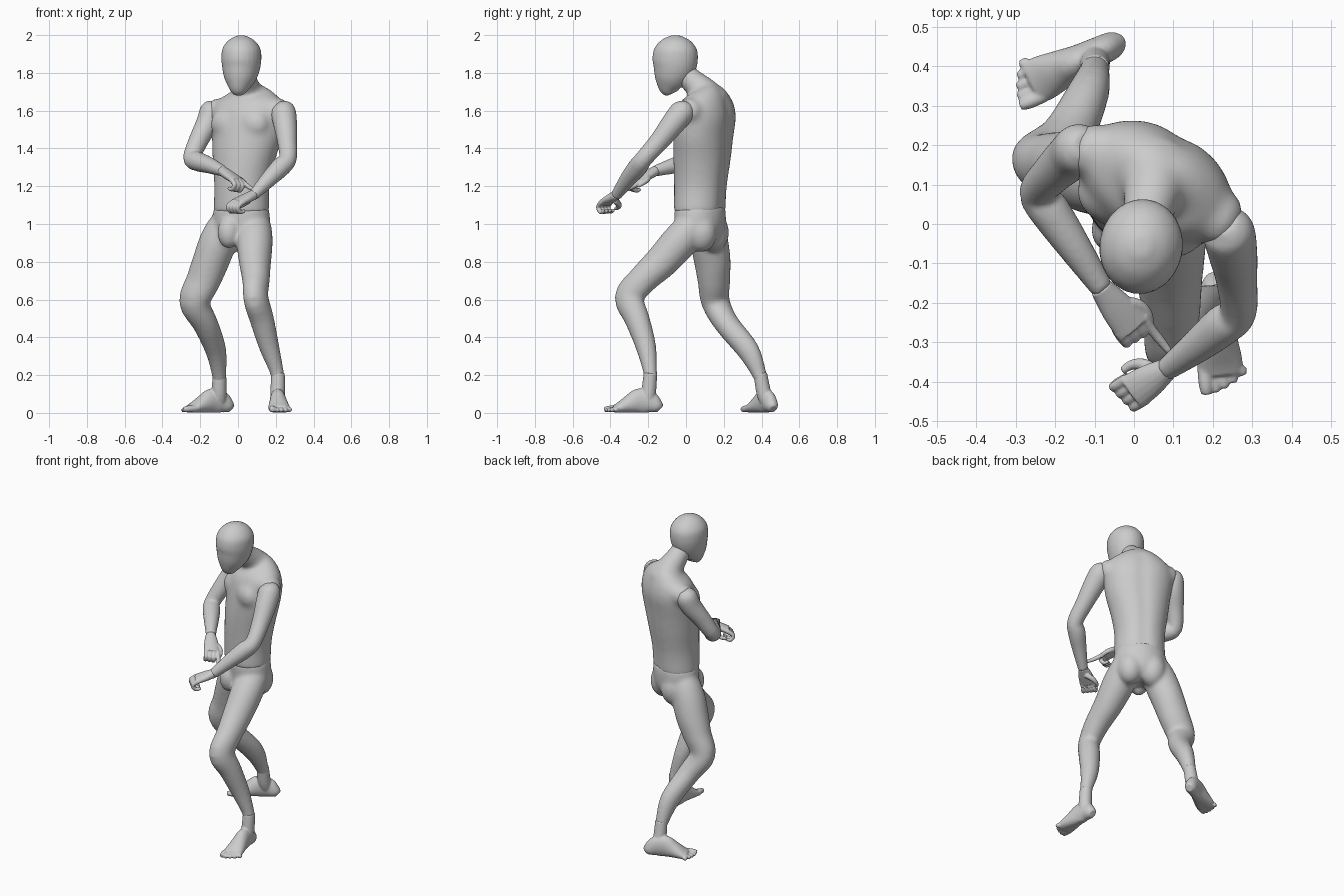
import bpy, bmesh, math
from mathutils import Vector as V, Matrix

TW = math.radians(-28)                       # twist of the body about z
SIDE = V((math.cos(TW), math.sin(TW), 0))
BACK = V((-math.sin(TW), math.cos(TW), 0))


def spline(p, k=4):
    """Catmull-Rom through rows of numbers."""
    out = []
    for i in range(len(p) - 1):
        a, b, c, d = p[max(i - 1, 0)], p[i], p[i + 1], p[min(i + 2, len(p) - 1)]
        for j in range(k):
            t = j / k
            out.append([0.5 * (2 * q + (r - o) * t + (2 * o - 5 * q + 4 * r - s) * t * t
                               + (3 * q - o - 3 * r + s) * t ** 3)
                        for o, q, r, s in zip(a, b, c, d)])
    return out + [list(p[-1])]


def tube(bm, pts, side=SIDE, n=24, groove=0):
    """Loft of ellipses; each point is x, y, z, half width[, half depth]."""
    rows = spline([tuple(p) if len(p) == 5 else tuple(p) + (p[3],) for p in pts])
    cen = [V(r[:3]) for r in rows]
    prev = None
    for i, r in enumerate(rows):
        t = (cen[min(i + 1, len(cen) - 1)] - cen[max(i - 1, 0)]).normalized()
        s = (V(side) - t * V(side).dot(t)).normalized()
        u = t.cross(s)
        ring = []
        for j in range(n):
            f = 2 * math.pi * j / n
            m = 1 - groove * math.exp(-((f - math.pi / 2) / 0.22) ** 2)
            ring.append(bm.verts.new(cen[i] + s * (r[3] * math.cos(f)) + u * (r[4] * m * math.sin(f))))
        if prev:
            for j in range(n):
                bm.faces.new((prev[j], prev[(j + 1) % n], ring[(j + 1) % n], ring[j]))
        else:
            bm.faces.new(ring[::-1])
        prev = ring
    bm.faces.new(prev)


def ball(bm, c, r, ang=TW):
    m = Matrix.Translation(c) @ Matrix.Rotation(ang, 4, 'Z') @ Matrix.Diagonal((*r, 1))
    bmesh.ops.create_uvsphere(bm, u_segments=24, v_segments=14, radius=1, matrix=m)


def finish(name, bm, voxel=0.008, smooth=5):
    """Fuse the overlapping volumes of one part into a smooth skin."""
    bmesh.ops.recalc_face_normals(bm, faces=bm.faces)
    me = bpy.data.meshes.new(name)
    bm.to_mesh(me)
    bm.free()
    me.shade_smooth()
    ob = bpy.data.objects.new(name, me)
    bpy.context.collection.objects.link(ob)
    m = ob.modifiers.new("fuse", 'REMESH')
    m.mode, m.voxel_size, m.use_smooth_shade = 'VOXEL', voxel, True
    m = ob.modifiers.new("soften", 'SMOOTH')
    m.factor, m.iterations = 0.5, smooth
    return ob


# Head
bm = bmesh.new()
tube(bm, [(.004, -.07, 1.692, .03, .035), (.005, -.08, 1.72, .056, .065), (.01, -.075, 1.77, .085, .093),
          (.016, -.062, 1.83, .101, .115), (.018, -.057, 1.88, .106, .121), (.018, -.056, 1.93, .1, .112),
          (.018, -.056, 1.973, .068, .076), (.018, -.056, 1.998, .022, .025)], side=(1, -.15, 0))
finish("head", bm)

# Torso with neck, chest and shoulders
bm = bmesh.new()
tube(bm, [(.018, .072, 1.055, .154, .133), (.02, .076, 1.2, .15, .138), (.03, .085, 1.35, .173, .147),
          (.047, .093, 1.48, .2, .147), (.056, .106, 1.58, .208, .143), (.06, .112, 1.645, .19, .122),
          (.058, .11, 1.69, .135, .095), (.052, .1, 1.72, .07, .06)], groove=.09)
tube(bm, [(.055, .15, 1.63, .095), (.049, .095, 1.70, .08), (.036, .03, 1.76, .065), (.022, -.025, 1.815, .06)])
for s in (-1, 1):
    c = V((.05, .097, 0))
    ball(bm, c + SIDE * .08 * s - BACK * .09 + V((0, 0, 1.53)), (.09, .058, .08))
ball(bm, (.222, .012, 1.6), (.05, .072, .066))
ball(bm, (-.112, .19, 1.6), (.05, .07, .066))
finish("torso", bm, .01, 35)

# Pelvis and legs
bm = bmesh.new()
tube(bm, [(.018, .072, 1.09, .15, .13), (.018, .075, 1.02, .158, .131), (.018, .075, .95, .15, .118),
          (.015, .07, .89, .08, .07)])
for s in (-1, 1):
    ball(bm, V((.018, .075, .955)) + SIDE * .068 * s + BACK * .042, (.08, .085, .105))
ball(bm, (-.05, -.018, .955), (.06, .058, .085))
tube(bm, [(.085, .06, 1.03, .07), (.088, .03, .98, .09), (.088, -.04, .9, .096), (.09, -.13, .8, .085, .09),
          (.095, -.235, .7, .072, .079), (.094, -.302, .61, .063, .08), (.125, -.26, .5, .064, .068),
          (.165, -.212, .35, .054, .055), (.205, -.19, .22, .038), (.212, -.188, .175, .038)])
tube(bm, [(-.06, .11, 1.03, .075), (-.075, .115, .98, .092), (-.108, .125, .9, .1), (-.145, .14, .8, .097),
          (-.184, .148, .7, .093, .084), (-.23, .157, .585, .085, .073), (-.172, .217, .47, .069, .065),
          (-.117, .33, .33, .054, .061), (-.1, .39, .2, .039), (-.097, .4, .165, .039)])
finish("pelvis_and_legs", bm, .008, 28)

# Arms
arms = {
    "left_arm": [(.225, .005, 1.635, .035), (.238, -.015, 1.6, .065), (.25, -.07, 1.53, .063),
                 (.26, -.14, 1.44, .053), (.264, -.224, 1.345, .047), (.225, -.257, 1.3, .052),
                 (.16, -.31, 1.235, .043), (.08, -.37, 1.15, .029)],
    "right_arm": [(-.12, .2, 1.64, .035), (-.135, .193, 1.605, .063), (-.16, .172, 1.535, .062),
                  (-.205, .13, 1.45, .053), (-.245, .08, 1.352, .047), (-.215, .035, 1.332, .052),
                  (-.15, -.06, 1.31, .043), (-.08, -.165, 1.28, .029)]}
for name, path in arms.items():
    bm = bmesh.new()
    tube(bm, path, side=(.3, .8, .2))
    finish(name, bm)


def hand(name, wrist, knuckle, side, thumb, straight):
    """Palm, four curled fingers (the first may point) and a thumb; side points to the thumb."""
    bm = bmesh.new()
    w, k = V(wrist), V(knuckle)
    d = (k - w).normalized()
    s = (V(side) - d * V(side).dot(d)).normalized()
    down = s.cross(d)
    if down.z > 0:
        down = -down
    tube(bm, [(*w, .029, .027), (*w.lerp(k, .5), .043, .025), (*k, .048, .021)], s, 16)
    for i in range(4):
        p = k + s * (.036 - .0235 * i) - d * (.008 + .004 * i)
        if i == 0 and straight:
            path = [p, p + d * .045 + down * .006, p + d * .085 + down * .006, p + d * .122 + down * .002]
        else:
            path = [p, p + d * .044 + down * .012, p + d * .038 + down * .044, p + d * .008 + down * .048]
        tube(bm, [(*q, r) for q, r in zip(path, (.014, .013, .012, .009))], s, 10)
    tube(bm, [(*q, r) for q, r in zip(thumb, (.018, .016, .013, .01))], (0, 0, 1), 10)
    finish(name, bm, .004, 2)


hand("left_hand", (.085, -.367, 1.155), (-.005, -.427, 1.114), (-.4, .8, .15),
     [(.055, -.375, 1.125), (.025, -.357, 1.105), (-.005, -.357, 1.09), (-.03, -.372, 1.082)], False)
hand("right_hand", (-.085, -.16, 1.282), (-.002, -.265, 1.228), (.75, .6, -.1),
     [(-.04, -.2, 1.258), (.01, -.205, 1.235), (.036, -.232, 1.215), (.038, -.255, 1.2)], True)


def foot(name, heel, toe, ankle, med):
    """Sole-to-ankle wedge with five toes; med is +1 if the big toe lies along +s."""
    bm = bmesh.new()
    h, t = V((*heel, 0)), V((*toe, 0))
    d = t - h
    s = V((-d.y, d.x, 0)).normalized()
    prof = [(0, .02, .04), (.06, .034, .07), (.2, .038, .115), (.38, .042, .125), (.55, .05, .092),
            (.72, .058, .056), (.83, .056, .036)]
    tube(bm, [(*(h + d * f + V((0, 0, z / 2))), w, z / 2 + .004) for f, w, z in prof], s)
    tube(bm, [(*ankle, .036), (*(V(ankle) * .5 + (h + d * .24) * .5), .039), (*(h + d * .22 + V((0, 0, .05))), .036)], s)
    for i in range(5):
        r = .018 if i == 0 else .0135
        a = h + d * .78 + s * med * (.041 - .0235 * i)
        b = h + d * (1 - .005 * i - .008 * i * i) + s * med * (.039 - .0235 * i)
        tube(bm, [(*(a + V((0, 0, r + .005))), r), (*(a.lerp(b, .6) + V((0, 0, r + .003))), r),
                  (*(b + V((0, 0, r))), r * .75)], s, 10)
    for v in bm.verts:
        v.co.z = max(v.co.z, .001)
    finish(name, bm, .005, 4)


foot("left_foot", (.203, -.137), (.223, -.43), (.212, -.188, .21), -1)
foot("right_foot", (-.037, .462), (-.305, .335), (-.098, .393, .21), 1)
